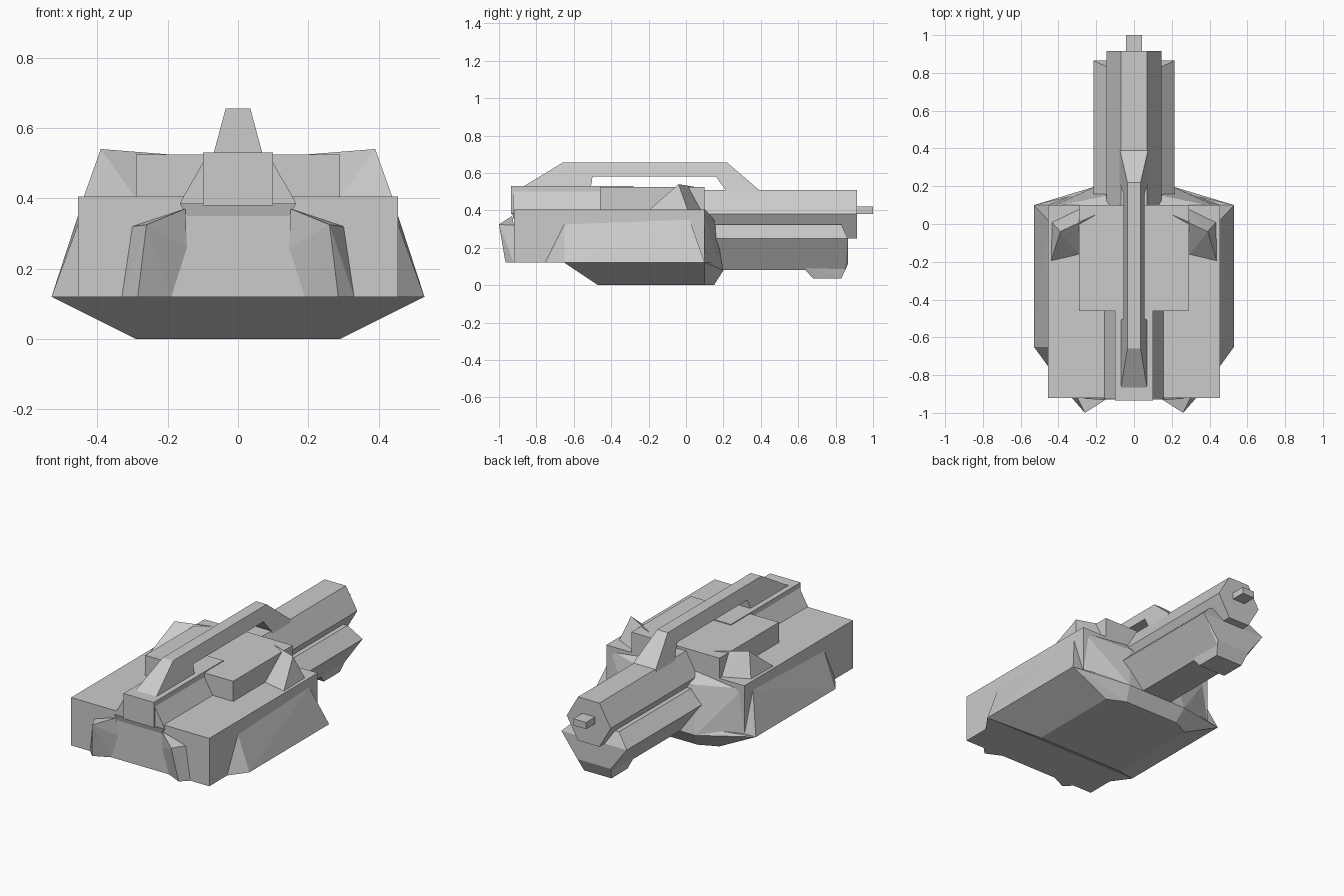
import bpy, bmesh

old = bpy.data.objects.get("Cube")
if old:
    bpy.data.objects.remove(old, do_unlink=True)

grey = bpy.data.materials.new("plain_grey")
grey.use_nodes = True
tone = (0.6, 0.6, 0.6, 1)
grey.diffuse_color = tone
grey.node_tree.nodes["Principled BSDF"].inputs["Base Color"].default_value = tone


def finish(name, bm):
    bmesh.ops.recalc_face_normals(bm, faces=bm.faces)
    mesh = bpy.data.meshes.new(name)
    bm.to_mesh(mesh)
    bm.free()
    mesh.materials.append(grey)
    obj = bpy.data.objects.new(name, mesh)
    bpy.context.collection.objects.link(obj)


def solid(name, points):
    """Convex block around the given points."""
    bm = bmesh.new()
    verts = [bm.verts.new(p) for p in points]
    out = bmesh.ops.convex_hull(bm, input=verts)
    spare = [v for v in out["geom_interior"] if isinstance(v, bmesh.types.BMVert)]
    bmesh.ops.delete(bm, geom=spare, context="VERTS")
    bmesh.ops.dissolve_limit(bm, angle_limit=0.01, verts=bm.verts, edges=bm.edges)
    finish(name, bm)


def both(points):
    return list(points) + [(-x, y, z) for x, y, z in points]


def pair(name, points):
    for side, s in (("left", 1), ("right", -1)):
        solid(side + "_" + name, [(s * x, y, z) for x, y, z in points])


def box(name, w, y0, y1, z0, z1):
    solid(name, both([(w, y, z) for y in (y0, y1) for z in (z0, z1)]))


def side_profile(name, profile, width):
    """Side outline (y, z) whose half width depends on height."""
    bm = bmesh.new()
    rings = [[bm.verts.new((s * width(z), y, z)) for y, z in profile] for s in (1, -1)]
    for ring in rings:
        bm.faces.new(ring)
    n = len(profile)
    for i in range(n):
        j = (i + 1) % n
        bm.faces.new((rings[0][i], rings[0][j], rings[1][j], rings[1][i]))
    finish(name, bm)


# Main body and keel
box("main_body", 0.455, -0.92, 0.10, 0.12, 0.405)
solid("lower_hull", both([
    (0.53, -0.65, 0.12), (0.53, 0.10, 0.12), (0.21, 0.175, 0.12), (0.2, 0.2, 0.08),
    (0.29, -0.47, 0), (0.29, 0.10, 0), (0.18, 0.15, 0)]))
solid("rear_plate", both([
    (0.44, 0.09, 0.38), (0.455, 0.10, 0.12), (0.15, 0.10, 0.405),
    (0.15, 0.15, 0.35), (0.2, 0.2, 0.08)]))

# Sloped side skirts
pair("side_skirt", [
    (0.53, -0.65, 0.12), (0.53, 0.10, 0.12), (0.45, -0.76, 0.12), (0.45, 0.10, 0.12),
    (0.455, -0.65, 0.325), (0.455, 0.02, 0.35), (0.44, -0.69, 0.26)])

# Nose fairings and brow
pair("nose_fairing", [
    (0.26, -1.0, 0.325), (0.285, -0.965, 0.12), (0.30, -0.92, 0.32), (0.33, -0.92, 0.12),
    (0.15, -0.93, 0.37), (0.145, -0.92, 0.26), (0.19, -0.92, 0.12)])
solid("nose_brow", both([
    (0.165, -0.93, 0.385), (0.145, -0.92, 0.35), (0.165, -0.8, 0.385), (0.145, -0.8, 0.35)]))

# Deck: raised plate and central ridge with sloped flanks
box("deck_plate", 0.29, -0.46, 0.10, 0.40, 0.525)
box("center_ridge", 0.10, -0.935, -0.28, 0.38, 0.53)
solid("ridge_flanks", both([
    (x, y, z) for x, z in ((0.10, 0.50), (0.155, 0.405), (0.165, 0.385)) for y in (-0.925, -0.40)]))

# Shoulder fins
pair("shoulder_fin", [
    (0.44, -0.2, 0.40), (0.435, 0.01, 0.40), (0.29, -0.165, 0.40), (0.29, 0.08, 0.40),
    (0.39, -0.04, 0.54), (0.20, 0.05, 0.525)])

# Carry handle
side_profile("carry_handle", [
    (-0.89, 0.515), (-0.66, 0.655), (0.22, 0.655), (0.39, 0.51), (0.39, 0.46), (0.21, 0.46),
    (0.21, 0.51), (0.16, 0.58), (-0.50, 0.58), (-0.51, 0.515)],
    lambda z: 0.035 + max(0, 0.655 - z) * 0.27)

# Hexagonal barrel and muzzle
solid("barrel", both([
    (x, y, z) for x, z in ((0.07, 0.51), (0.145, 0.38), (0.07, 0.25)) for y in (0.05, 0.915)]))
box("muzzle", 0.042, 0.90, 1.0, 0.38, 0.42)

# Winged cradle under the barrel, with its foot
solid("barrel_cradle", both([
    (0.14, 0.10, 0.325), (0.215, 0.10, 0.25), (0.10, 0.10, 0.08),
    (0.14, 0.83, 0.325), (0.215, 0.865, 0.25), (0.11, 0.865, 0.11), (0.10, 0.85, 0.08)]))
solid("cradle_foot", both([
    (0.10, 0.64, 0.08), (0.09, 0.68, 0.035), (0.09, 0.83, 0.035), (0.11, 0.865, 0.11),
    (0.11, 0.64, 0.10)]))
